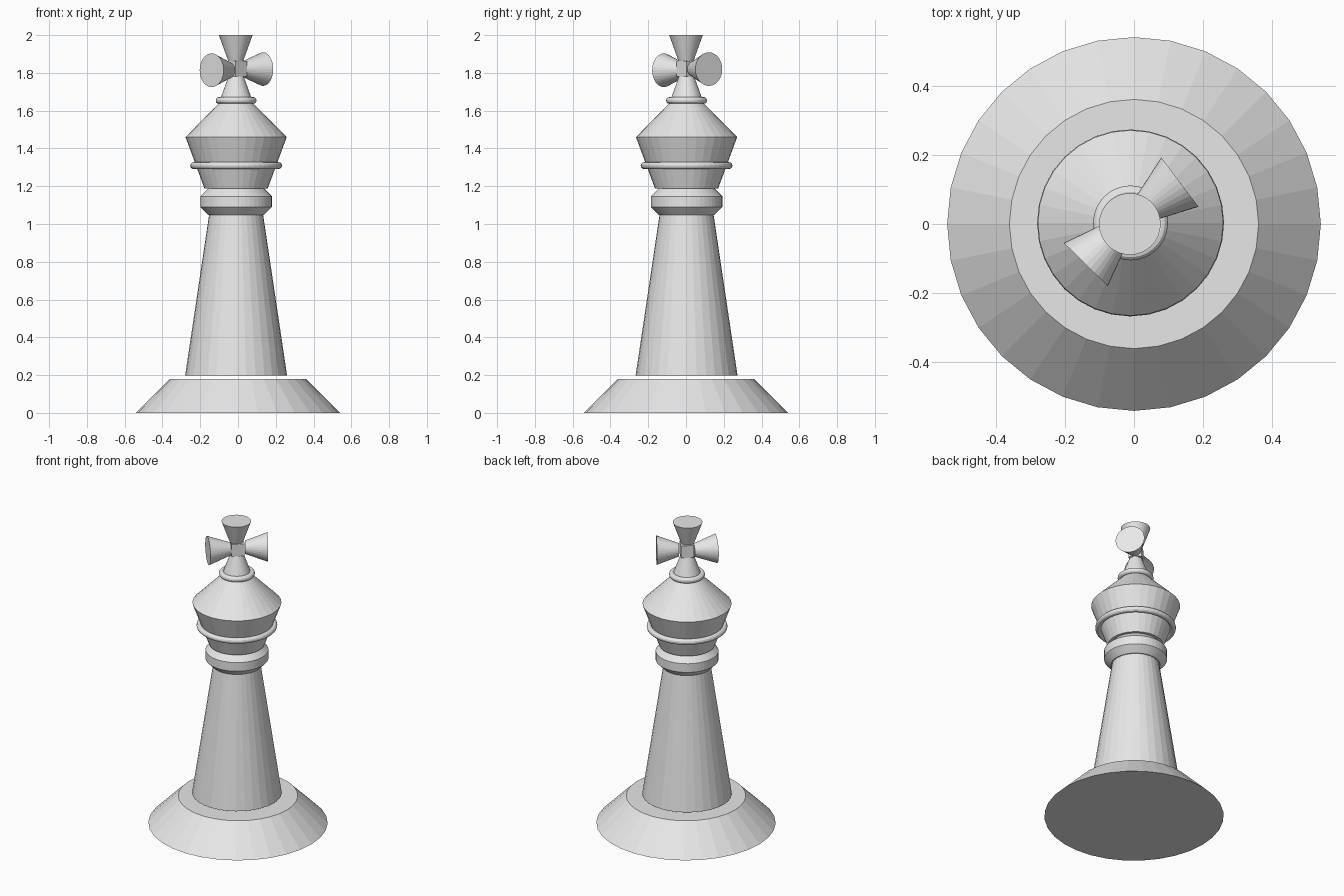
import bpy
import bmesh
from math import sin, cos, pi, radians
from mathutils import Vector, Matrix

cube = bpy.data.objects.get("Cube")
if cube:
    bpy.data.objects.remove(cube)

GREY = (0.8, 0.8, 0.8, 1.0)
mat = bpy.data.materials.new("plain grey")
mat.use_nodes = True
mat.diffuse_color = GREY
mat.node_tree.nodes["Principled BSDF"].inputs["Base Color"].default_value = GREY

AXIS = Vector((-0.01, 0.003, 0))   # the upper parts stand slightly off centre


def finish(name, bm, matrix=Matrix()):
    """Turn a bmesh into a flat shaded grey object."""
    bmesh.ops.recalc_face_normals(bm, faces=bm.faces)
    bm.transform(matrix)
    mesh = bpy.data.meshes.new(name)
    bm.to_mesh(mesh)
    bm.free()
    mesh.materials.append(mat)
    obj = bpy.data.objects.new(name, mesh)
    bpy.context.collection.objects.link(obj)
    return obj


def lathe(name, profile, sides=32, closed=False, matrix=Matrix.Translation(AXIS)):
    """Turn (radius, height) points round the z axis; open profiles get caps."""
    bm = bmesh.new()
    rings = [[bm.verts.new((r * cos(2 * pi * i / sides), r * sin(2 * pi * i / sides), z))
              for i in range(sides)] for r, z in profile]
    pairs = list(zip(rings, rings[1:]))
    if closed:
        pairs.append((rings[-1], rings[0]))
    else:
        bm.faces.new(rings[0])
        bm.faces.new(rings[-1])
    for low, high in pairs:
        for i in range(sides):
            j = (i + 1) % sides
            bm.faces.new((low[i], low[j], high[j], high[i]))
    return finish(name, bm, matrix)


def ring(name, major, minor, z, steps, turn=0.0):
    """Torus whose cross-section has the given number of steps."""
    angles = [2 * pi * (k + turn) / steps for k in range(steps)]
    lathe(name, [(major + minor * cos(a), z + minor * sin(a)) for a in angles],
          sides=48, closed=True)


# Foot and tapered stem, with a narrow gap between them
lathe("base", [(0.54, 0), (0.36, 0.18)], matrix=Matrix())
lathe("stem", [(0.27, 0.197), (0.125, 1.17)])

# Collar, head and trim rings
ring("collar", 0.12, 0.075, 1.118, 8, 0.5)
lathe("head", [(0.167, 1.187), (0.268, 1.46), (0.08, 1.65)])
ring("head_ring", 0.225, 0.018, 1.309, 12)
ring("cross_ring", 0.09, 0.018, 1.654, 12)

# Cross: a small cube with four flared arms
hub = Vector((-0.01, 0.006, 1.822))
bm = bmesh.new()
bmesh.ops.create_cube(bm, size=0.08)
finish("cross_hub", bm, Matrix.Translation(hub) @ Matrix.Rotation(radians(42), 4, "Z"))


def arm(name, start, direction):
    turn = Vector(direction).to_track_quat("Z", "Y").to_matrix().to_4x4()
    lathe(name, [(0.04, 0), (0.089, 0.136)], matrix=Matrix.Translation(start) @ turn)


def level(degrees):
    return (cos(radians(degrees)), sin(radians(degrees)), 0)


arm("cross_top_arm", (-0.012, 0, 1.864), (0, 0, 1))
arm("cross_foot", (-0.01, 0.003, 1.782), (0, 0, -1))
arm("cross_left_arm", (0.024, 0.039, 1.82), level(37))
arm("cross_right_arm", (-0.044, -0.02, 1.814), level(225.5))
